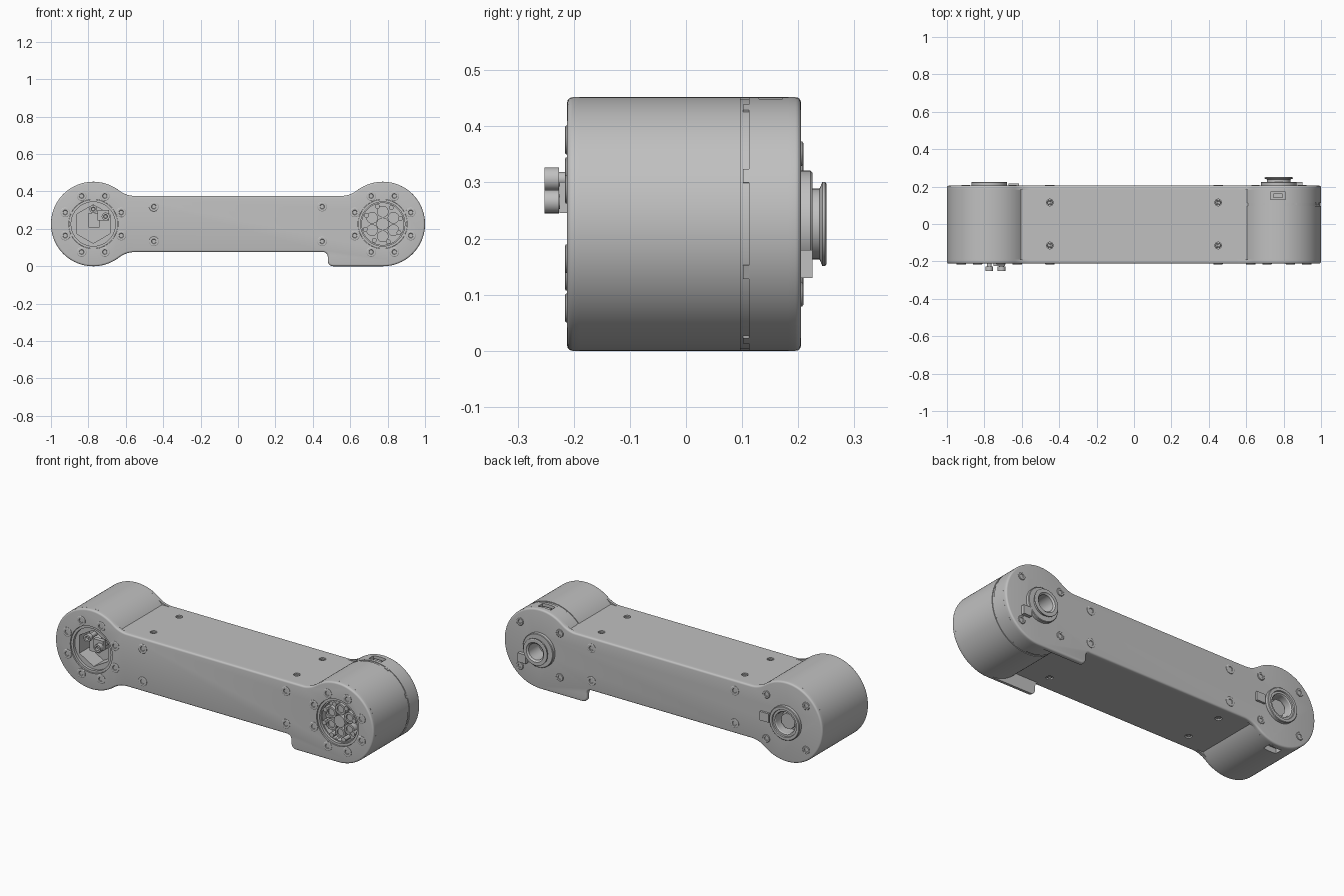
import bpy, bmesh
from math import pi, sin, cos, sqrt, atan2
from mathutils import Vector, Matrix

if "Cube" in bpy.data.objects:
    bpy.data.objects.remove(bpy.data.objects["Cube"])

grey = bpy.data.materials.new("metal_grey")
grey.use_nodes = True
COLOUR = (0.53, 0.53, 0.53, 1)
grey.diffuse_color = COLOUR
grey.node_tree.nodes["Principled BSDF"].inputs["Base Color"].default_value = COLOUR

R, C, H = 0.226, 0.774, 0.15       # joint radius, joint centre x, half beam height
ZC = R                             # height of the joint axes
FRONT, BACK = -0.212, 0.205        # outer plate faces
FRONT_IN, BACK_IN = -0.19, 0.183   # inner plate faces
parts = []


def finish(name, bm):
    bmesh.ops.recalc_face_normals(bm, faces=bm.faces)
    mesh = bpy.data.meshes.new(name)
    bm.to_mesh(mesh)
    bm.free()
    obj = bpy.data.objects.new(name, mesh)
    bpy.context.collection.objects.link(obj)
    mesh.materials.append(grey)
    parts.append(obj)
    return obj


def lathe(name, loc, profile, axis=(0, 1, 0), steps=48, turn=0):
    """Spin (radius, height) points about an axis through loc."""
    bm = bmesh.new()
    vs = [bm.verts.new((r, 0, h)) for r, h in profile]
    es = [bm.edges.new(p) for p in zip(vs, vs[1:])]
    bmesh.ops.spin(bm, geom=vs + es, axis=(0, 0, 1), cent=(0, 0, 0),
                   angle=2 * pi, steps=steps)
    bmesh.ops.remove_doubles(bm, verts=bm.verts, dist=1e-5)
    rot = Vector((0, 0, 1)).rotation_difference(Vector(axis)).to_matrix().to_4x4()
    bm.transform(Matrix.Translation(loc) @ rot @ Matrix.Rotation(turn, 4, 'Z'))
    return finish(name, bm)


def rod(name, x, z, r, y0, y1, steps=48, turn=0):
    return lathe(name, (x, 0, z), [(0, y0), (r, y0), (r, y1), (0, y1)],
                 steps=steps, turn=turn)


def box(name, x, y, z, turn=0, pivot=(0, 0, 0)):
    """Box from (min, max) pairs, optionally turned about a pivot along y."""
    bm = bmesh.new()
    bmesh.ops.create_cube(bm, size=1)
    for v in bm.verts:
        v.co = [lo + (c + 0.5) * (hi - lo) for c, (lo, hi) in zip(v.co, (x, y, z))]
    bm.transform(Matrix.Translation(pivot) @ Matrix.Rotation(turn, 4, 'Y'))
    return finish(name, bm)


def cut(targets, cutter):
    for t in targets:
        m = t.modifiers.new("cut", 'BOOLEAN')
        m.operation, m.solver, m.object = 'DIFFERENCE', 'EXACT', cutter
        bpy.context.view_layer.objects.active = t
        bpy.ops.object.modifier_apply(modifier=m.name)
    parts.remove(cutter)
    bpy.data.objects.remove(cutter)


def arc(cx, cz, r, a0, a1, n):
    return [(cx + r * cos(a0 + (a1 - a0) * i / n), cz + r * sin(a0 + (a1 - a0) * i / n))
            for i in range(n + 1)]


def outline():
    """Dumbbell with filleted necks and a square foot under the left joint."""
    f = 0.14
    dx, dz = sqrt((R + f) ** 2 - (H + f) ** 2), H + f
    t = atan2(dz, dx)
    low = ZC - H
    pts = arc(C, ZC, R, -pi / 2, pi - t, 40)
    pts += arc(C - dx, ZC + dz, f, -t, -pi / 2, 8)
    pts += arc(dx - C, ZC + dz, f, -pi / 2, t - pi, 8)
    pts += arc(-C, ZC, R, t, 2 * pi - t, 56)
    pts += arc(dx - C, ZC - dz, f, pi - t, pi / 2, 8)
    pts += arc(0.455, low - 0.025, 0.025, pi / 2, 0, 6)
    pts += arc(0.51, 0.03, 0.03, pi, 1.5 * pi, 6)
    clean = []
    for p in pts:
        if not clean or (Vector(p) - Vector(clean[-1])).length > 1e-4:
            clean.append(p)
    if (Vector(clean[0]) - Vector(clean[-1])).length < 1e-4:
        clean.pop()
    return clean


def plate(name, inner, outer):
    bm = bmesh.new()
    face = bm.faces.new([bm.verts.new((x, inner, z)) for x, z in outline()])
    ext = bmesh.ops.extrude_face_region(bm, geom=[face], use_keep_orig=True)["geom"]
    new = [g for g in ext if isinstance(g, bmesh.types.BMVert)]
    bmesh.ops.translate(bm, verts=new, vec=(0, outer - inner, 0))
    bmesh.ops.recalc_face_normals(bm, faces=bm.faces)
    rim = [e for e in bm.edges if all(abs(v.co.y - outer) < 1e-5 for v in e.verts)]
    bmesh.ops.bevel(bm, geom=rim, offset=0.01, segments=4, profile=0.5, affect='EDGES')
    return finish(name, bm)


def screw(name, loc, axis, s=1):
    prof = [(0, -0.004), (0.026, -0.004), (0.026, 0.002), (0.023, 0.004),
            (0.013, 0.004), (0.011, 0.0005), (0, 0.0005)]
    lathe(name, loc, [(r * s, h) for r, h in prof], axis, 18)


# Structure: two side plates, beam and two joint housings
front_plate = plate("front_plate", FRONT_IN, FRONT)
back_plate = plate("back_plate", BACK_IN, BACK)
beam = box("beam", (-0.63, 0.63), (FRONT_IN, BACK_IN), (ZC - H, ZC + H))
right_joint = rod("right_joint", -C, ZC, R, FRONT_IN, BACK_IN, 96)
g = R - 0.004
left_joint = lathe("left_joint", (C, 0, ZC),
                   [(0, FRONT_IN), (R, FRONT_IN), (R, 0.097), (g, 0.097), (g, 0.112),
                    (R, 0.112), (R, BACK_IN), (0, BACK_IN)], steps=96)
for i in range(8):
    box("seam_tab", (g - 0.01, R - 0.001), (0.102, 0.113), (-0.013, 0.013),
        (i + 0.5) * pi / 4, (C, 0, ZC))

# Cable windows, on top of the left joint and below the right one
cut([left_joint], box("cutter", (0.73, 0.81), (0.13, 0.172), (2 * R - 0.03, 0.5)))
cut([right_joint], box("cutter", (-0.81, -0.73), (0.13, 0.172), (-0.1, 0.03)))
box("window_clip", (0.745, 0.795), (0.14, 0.162), (2 * R - 0.035, 2 * R - 0.012))

# Round openings in the front plate and pockets behind them
for x in (-C, C):
    cut([front_plate], rod("cutter", x, ZC, 0.132, -0.3, -0.15, 64))
    lathe("opening_ring", (x, 0, ZC),
          [(0.118, -0.18), (0.131, -0.18), (0.131, -0.205), (0.118, -0.205), (0.118, -0.18)],
          steps=64)
cut([right_joint], rod("cutter", -C, ZC, 0.103, -0.3, -0.10, 6, pi / 6))
cut([left_joint], rod("cutter", C, ZC, 0.112, -0.3, -0.155, 64))

# Connector in the right pocket
for dx, dz in ((0, 0.08), (0.066, 0.04)):
    rod("connector_stem", -C + dx, ZC + dz, 0.013, -0.23, -0.09, 16)
    lathe("connector_head", (-C + dx, 0, ZC + dz),
          [(0, -0.226), (0.021, -0.226), (0.021, -0.252), (0.011, -0.252),
           (0.009, -0.24), (0, -0.24)], steps=20)
box("connector_block", (-0.80, -0.74), (-0.19, -0.09), (ZC - 0.02, ZC + 0.06))
box("connector_arm", (-0.75, -0.69), (-0.225, -0.20), (ZC + 0.02, ZC + 0.075))

# Gear set in the left pocket
rod("sun_gear", C, ZC, 0.034, -0.195, -0.15, 24)
for i in range(6):
    a = i * pi / 3 + pi / 6
    lathe("planet_gear", (C + 0.066 * cos(a), 0, ZC + 0.066 * sin(a)),
          [(0, -0.15), (0.031, -0.15), (0.031, -0.188), (0.02, -0.188),
           (0.02, -0.18), (0, -0.18)], steps=24)
for i in range(8):
    a = i * pi / 4 + 0.3
    rod("gear_pin", C + 0.098 * cos(a), ZC + 0.098 * sin(a), 0.013, -0.2, -0.15, 12)

# Output hubs on the back
for x in (-C, C):
    cut([back_plate, left_joint if x > 0 else right_joint],
        rod("cutter", x, ZC, 0.08, 0.08, 0.3, 48))
lathe("left_hub", (C, 0, ZC),
      [(0, 0.13), (0.085, 0.13), (0.085, BACK - 0.005), (0.095, BACK - 0.005),
       (0.095, 0.222), (0.092, 0.225), (0.063, 0.225), (0.063, 0.238), (0.075, 0.243),
       (0.075, 0.248), (0.072, 0.25), (0.055, 0.25), (0.046, 0.242), (0.046, 0.15), (0, 0.15)])
lathe("right_hub", (-C, 0, ZC),
      [(0, 0.13), (0.085, 0.13), (0.085, BACK - 0.005), (0.095, BACK - 0.005),
       (0.095, 0.222), (0.092, 0.225), (0.077, 0.225), (0.075, 0.218), (0.064, 0.218),
       (0.06, 0.212), (0.06, 0.15), (0, 0.15)])
rod("right_shaft", -C, ZC, 0.045, 0.14, 0.19, 8, pi / 8)
box("left_hub_key", (0.85, 0.90), (0.2, 0.225), (0.13, 0.18))
box("right_hub_key", (-0.67, -0.615), (0.2, 0.217), (0.20, 0.25))

# Screws around the joints
for x in (-C, C):
    for i in range(8):
        a = (i + 0.5) * pi / 4
        screw("front_screw", (x + 0.162 * cos(a), FRONT, ZC + 0.162 * sin(a)), (0, -1, 0))
    for i in range(4):
        a = (i + 0.5) * pi / 2
        screw("back_screw", (x + 0.177 * cos(a), BACK, ZC + 0.177 * sin(a)), (0, 1, 0), 0.85)

# Screws on the beam
for x in (-0.45, 0.45):
    for dz in (-0.093, 0.093):
        screw("beam_front_screw", (x, FRONT, ZC + dz), (0, -1, 0))
        screw("beam_back_screw", (x, BACK, ZC + dz), (0, 1, 0))
    for y in (-0.115, 0.115):
        for side in (-1, 1):
            z = ZC + side * H
            cut([beam], lathe("cutter", (x, y, z), [(0, -0.02), (0.018, -0.02),
                                                    (0.018, 0.02), (0, 0.02)], (0, 0, 1), 24))
            screw("beam_screw", (x, y, z - side * 0.008), (0, 0, side), 0.55)

# Smooth curved faces, keep edges crisp
bpy.ops.object.select_all(action='DESELECT')
for p in parts:
    p.select_set(True)
bpy.context.view_layer.objects.active = front_plate
bpy.ops.object.shade_smooth_by_angle(angle=pi / 6)
